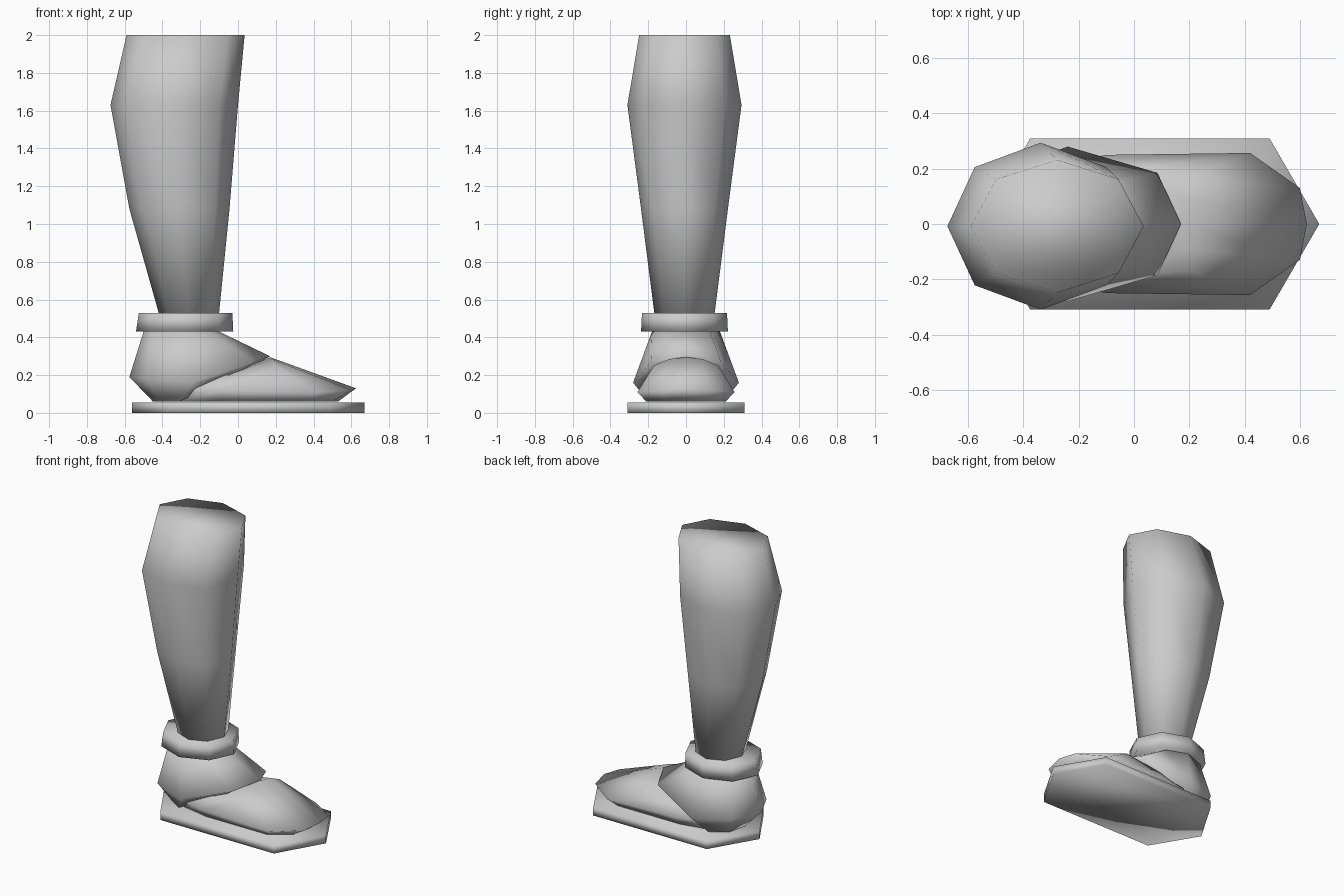
import bpy, bmesh, math
from mathutils import Vector

if "Cube" in bpy.data.objects:
    bpy.data.objects.remove(bpy.data.objects["Cube"])


def loft(name, rings):
    """Skin a stack of equal-length closed rings, cap both ends, shade smooth."""
    bm = bmesh.new()
    loops = [[bm.verts.new(p) for p in r] for r in rings]
    n = len(loops[0])
    for a, b in zip(loops, loops[1:]):
        for i in range(n):
            j = (i + 1) % n
            bm.faces.new((a[i], a[j], b[j], b[i]))
    bm.faces.new(loops[0][::-1])
    bm.faces.new(loops[-1])
    bmesh.ops.recalc_face_normals(bm, faces=bm.faces)
    for f in bm.faces:
        f.smooth = True
    mesh = bpy.data.meshes.new(name)
    bm.to_mesh(mesh)
    bm.free()
    obj = bpy.data.objects.new(name, mesh)
    bpy.context.collection.objects.link(obj)
    return obj


def octagon(z, x0, x1, ry, cy=-0.008):
    """Eight-sided oval spanning x0..x1 at height z, starting at the back."""
    c, r = (x0 + x1) / 2, (x1 - x0) / 2
    return [Vector((c - r * math.cos(k * math.pi / 4),
                    cy + ry * math.sin(k * math.pi / 4), z)) for k in range(8)]


def mirrored(half):
    """Close a half loop (first and last point on y = 0) across y."""
    return half + [(x, -y, z) for x, y, z in half[-2:0:-1]]


# Lower leg with calf bulge
loft("lower_leg", [
    octagon(0.53, -0.42, -0.10, 0.16),
    octagon(1.08, -0.575, -0.045, 0.23),
    octagon(1.63, -0.675, 0.0, 0.302),
    octagon(2.00, -0.59, 0.035, 0.24)])

# Ankle cuff
loft("ankle_cuff", [
    octagon(0.43, -0.54, -0.025, 0.23),
    octagon(0.53, -0.525, -0.03, 0.225)])

# Heel and ankle wrap, overlapping the front of the shoe
loft("heel_wrap", [
    mirrored([(-0.45, 0, .06), (-0.42, .13, .06), (-0.31, .20, .06),
              (0.00, .14, .21), (0.08, 0, .25)]),
    mirrored([(-0.575, 0, .19), (-0.48, .19, .18), (-0.24, .28, .16),
              (0.085, .185, .27), (0.17, 0, .30)]),
    octagon(0.43, -0.50, -0.10, 0.18, 0)])

# Front of the shoe
loft("shoe_front", [
    mirrored([(.53, 0, .06), (.50, .12, .06), (.37, .21, .06),
              (-.10, .21, .06), (-.30, .17, .06), (-.35, 0, .06)]),
    mirrored([(.625, 0, .13), (.60, .13, .12), (.42, .257, .11),
              (-.10, .25, .12), (-.25, .22, .13), (-.35, 0, .12)]),
    mirrored([(.17, 0, .295), (.18, .09, .285), (.20, .17, .25),
              (-.05, .19, .20), (-.20, .15, .20), (-.30, 0, .22)])])

# Flat hexagonal sole
outline = [(0.67, 0), (0.49, 0.31), (-0.375, 0.31),
           (-0.56, 0), (-0.375, -0.31), (0.49, -0.31)]
loft("sole", [[(x, y, z) for x, y in outline] for z in (0, 0.055)])
